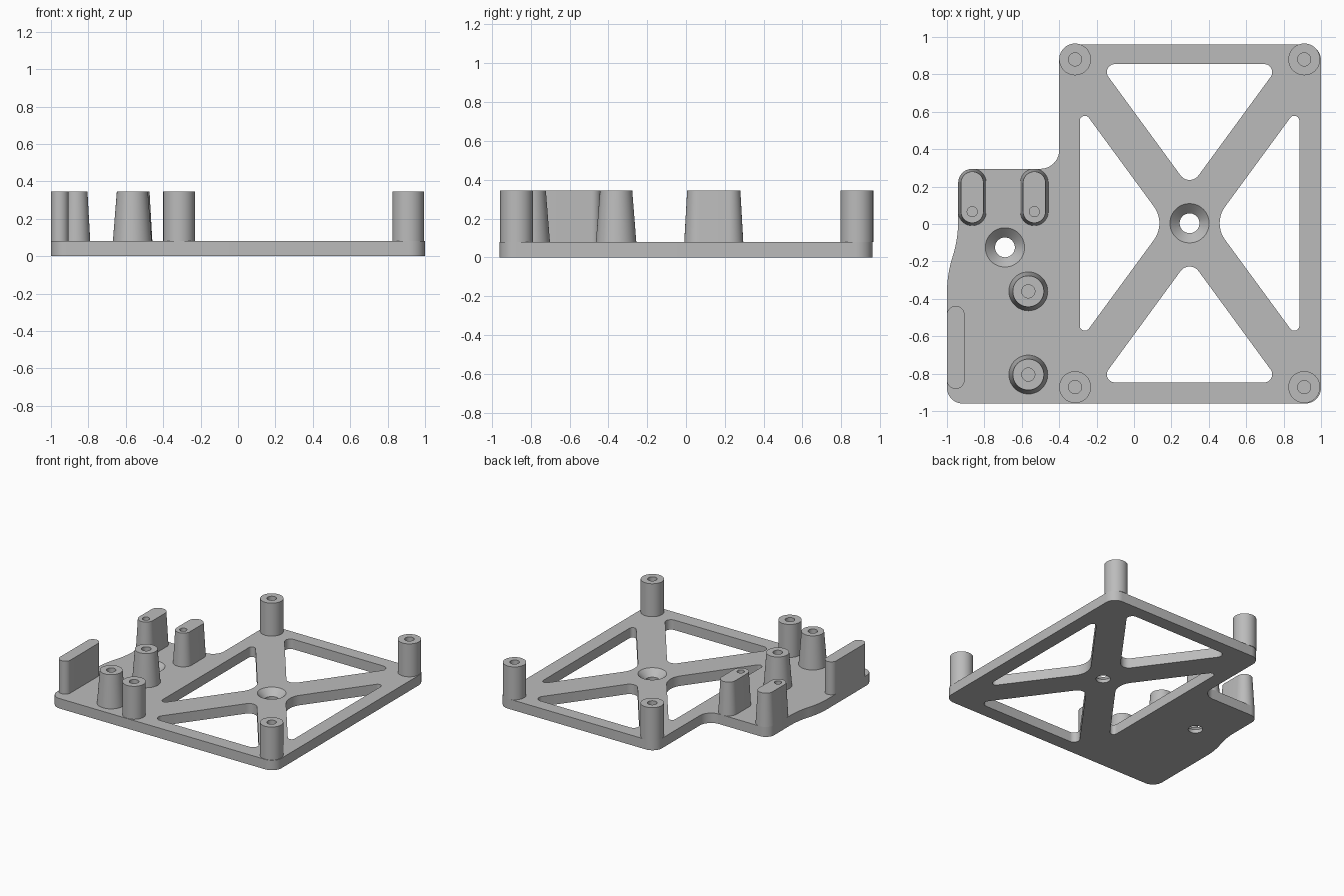
import bpy, bmesh, math
from mathutils import Vector

cube = bpy.data.objects.get("Cube")
if cube:
    bpy.data.objects.remove(cube, do_unlink=True)

PLATE, TOP = 0.08, 0.345      # heights of the plate and of the posts
CX, CY = 0.297, 0.004         # centre of the frame

grey = bpy.data.materials.new("plain_grey")
grey.use_nodes = True
grey.diffuse_color = (0.5, 0.5, 0.5, 1)
grey.node_tree.nodes["Principled BSDF"].inputs["Base Color"].default_value = (0.5, 0.5, 0.5, 1)


def rounded(corners, steps=10):
    """Closed outline with an arc of radius r at each (x, y, r) corner."""
    pts = []
    for i, (x, y, r) in enumerate(corners):
        p = Vector((x, y))
        a = (Vector(corners[i - 1][:2]) - p).normalized()
        b = (Vector(corners[(i + 1) % len(corners)][:2]) - p).normalized()
        half = a.angle(b) / 2
        centre = p + (a + b).normalized() * r / math.sin(half)
        start = p + a * r / math.tan(half) - centre
        end = p + b * r / math.tan(half) - centre
        turn = math.atan2(start.x * end.y - start.y * end.x, start.dot(end))
        for k in range(steps + 1):
            t = turn * k / steps
            c, s = math.cos(t), math.sin(t)
            pts.append((centre.x + start.x * c - start.y * s,
                        centre.y + start.x * s + start.y * c))
    return pts


def capsule(x, y, r, half=0.0, steps=24):
    """Upright capsule outline; a circle when half is zero."""
    pts = []
    for side in (0, 1):
        for k in range(steps + 1):
            t = math.pi * (side + k / steps)
            pts.append((x + r * math.cos(t),
                        y + r * math.sin(t) + (-half if side else half)))
    return pts


def loft(name, rings):
    """Skin a stack of (outline, z) rings and cap both ends."""
    bm = bmesh.new()
    loops = [[bm.verts.new((x, y, z)) for x, y in pts] for pts, z in rings]
    for low, high in zip(loops, loops[1:]):
        for i in range(len(low)):
            bm.faces.new((low[i - 1], low[i], high[i], high[i - 1]))
    bm.faces.new(loops[0][::-1])
    bm.faces.new(loops[-1])
    bmesh.ops.remove_doubles(bm, verts=bm.verts, dist=1e-5)
    bmesh.ops.recalc_face_normals(bm, faces=bm.faces)
    mesh = bpy.data.meshes.new(name)
    bm.to_mesh(mesh)
    bm.free()
    mesh.materials.append(grey)
    obj = bpy.data.objects.new(name, mesh)
    bpy.context.collection.objects.link(obj)
    return obj


def smooth(obj):
    bpy.ops.object.select_all(action='DESELECT')
    obj.select_set(True)
    bpy.context.view_layer.objects.active = obj
    bpy.ops.object.shade_smooth_by_angle(angle=math.radians(30))


def post(name, x, y, base, top, hole, half=0.0, hole_shift=0.0):
    """Post with a blind screw hole in its top."""
    bore = capsule(x, y + hole_shift, hole)
    smooth(loft(name, [(capsule(x, y, base, half), PLATE),
                       (capsule(x, y, top, half), TOP),
                       (bore, TOP), (bore, PLATE + 0.01)]))


# Base plate
plate = loft("base_plate", [(rounded([
    (1, -0.96, 0.085), (1, 0.96, 0.085), (-0.4, 0.96, 0.085), (-0.4, 0.295, 0.1),
    (-0.94, 0.295, 0.075), (-0.94, -0.08, 0.64), (-1, -0.27, 0.64), (-1, -0.96, 0.085),
]), z) for z in (0, PLATE)])

# Triangular windows, mirrored about the frame centre
cutters = []
for s in (1, -1):
    tall = [(CX, CY + s * 0.19, 0.06), (CX - 0.484, CY + s * 0.851, 0.043),
            (CX + 0.484, CY + s * 0.851, 0.043)]
    wide = [(CX + s * 0.125, CY, 0.15), (CX + s * 0.587, CY + 0.63, 0.027),
            (CX + s * 0.587, CY - 0.63, 0.027)]
    for tri in (tall, wide):
        cutters.append(loft("window_cutter", [(rounded(tri), -0.1), (rounded(tri), 0.2)]))

# Countersunk screw holes
for x, y in ((CX, CY), (-0.69, -0.125)):
    cutters.append(loft("countersink_cutter", [
        (capsule(x, y, 0.053), -0.1), (capsule(x, y, 0.053), 0.028),
        (capsule(x, y, 0.105), PLATE), (capsule(x, y, 0.105), 0.2)]))

bpy.context.view_layer.objects.active = plate
for cutter in cutters:
    mod = plate.modifiers.new("cut", 'BOOLEAN')
    mod.operation, mod.solver, mod.object = 'DIFFERENCE', 'EXACT', cutter
    bpy.ops.object.modifier_apply(modifier=mod.name)
    bpy.data.objects.remove(cutter, do_unlink=True)
smooth(plate)

# Straight corner posts
for side, x in (("right", -0.315), ("left", 0.91)):
    for end, y in (("front", -0.872), ("back", 0.88)):
        post(f"corner_post_{end}_{side}", x, y, 0.085, 0.085, 0.035)

# Tapered round posts
for end, y in (("front", -0.805), ("back", -0.36)):
    post(f"tapered_post_{end}", -0.565, y, 0.104, 0.083, 0.035)

# Tapered oblong posts
for side, x in (("outer", -0.865), ("inner", -0.533)):
    post(f"oblong_post_{side}", x, 0.143, 0.075, 0.06, 0.027, 0.077, -0.077)

# Upright side wall
smooth(loft("side_wall", [(capsule(-0.953, -0.66, 0.047, 0.175), z) for z in (PLATE, TOP)]))
